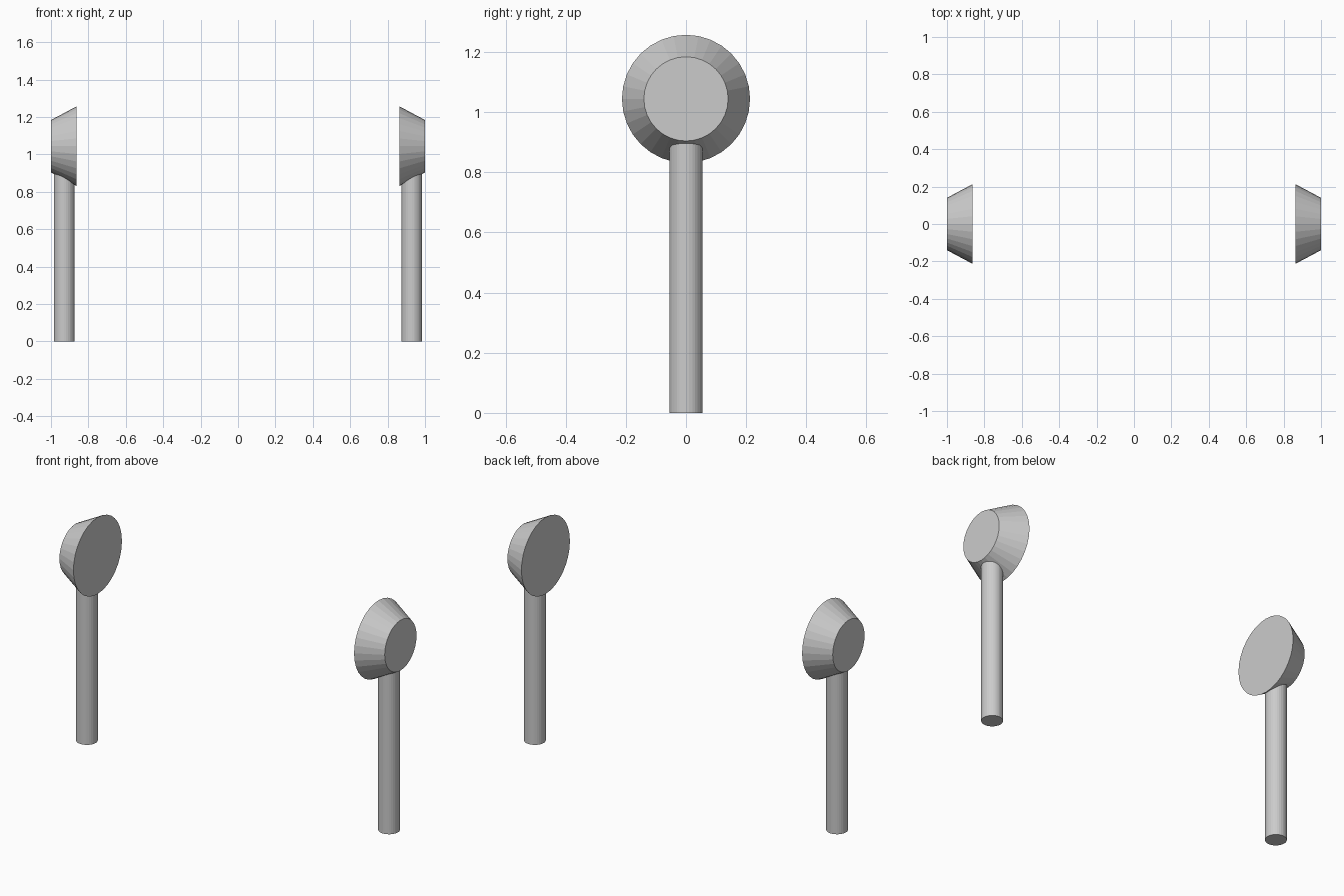
import bpy
from math import pi

if "Cube" in bpy.data.objects:
    bpy.data.objects.remove(bpy.data.objects["Cube"])

SIDES = 32
INNER_X, OUTER_X = 0.863, 1.0
HEAD_Z = 1.044
POST_X, POST_R, POST_TOP = 0.929, 0.055, 0.98

for side, sign in (("right", 1), ("left", -1)):
    # Upright round post, its top buried in the head
    bpy.ops.mesh.primitive_cylinder_add(
        vertices=SIDES, radius=POST_R, depth=POST_TOP,
        location=(sign * POST_X, 0, POST_TOP / 2))
    bpy.context.object.name = f"{side}_post"

    # Tapered round head, wide face turned inward
    bpy.ops.mesh.primitive_cone_add(
        vertices=SIDES, radius1=0.213, radius2=0.14, depth=OUTER_X - INNER_X,
        location=(sign * (INNER_X + OUTER_X) / 2, 0, HEAD_Z),
        rotation=(0, sign * pi / 2, 0))
    bpy.context.object.name = f"{side}_head"
